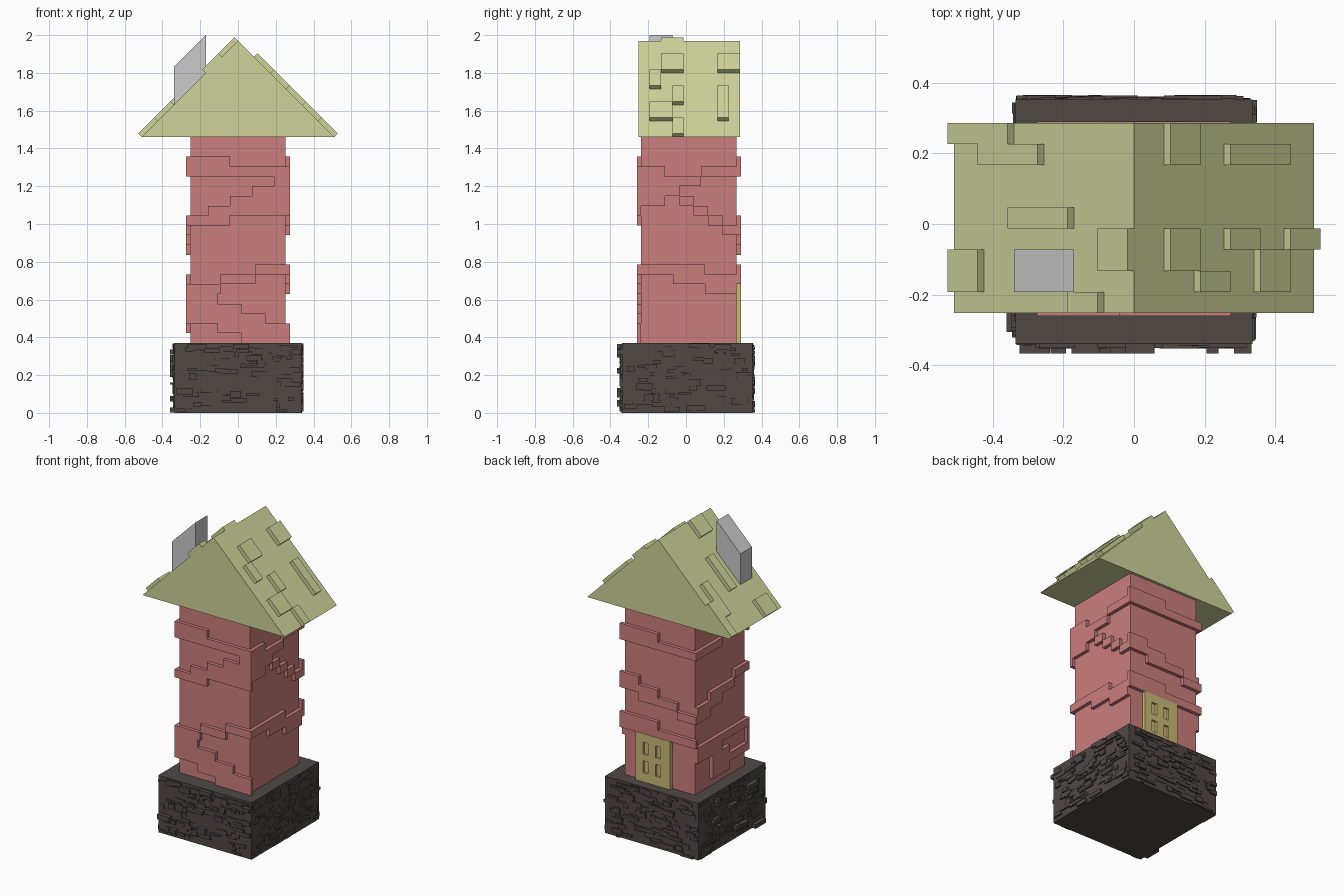
import bpy, bmesh, random
from mathutils import Vector

if "Cube" in bpy.data.objects:
    bpy.data.objects.remove(bpy.data.objects["Cube"])

random.seed(4)


def material(name, rgb):
    m = bpy.data.materials.new(name)
    m.diffuse_color = (*rgb, 1)
    m.use_nodes = True
    m.node_tree.nodes["Principled BSDF"].inputs["Base Color"].default_value = m.diffuse_color
    return m


BRICK = material("red_plaster", (0.60, 0.21, 0.20))
STONE = material("dark_stone", (0.08, 0.065, 0.06))
TILE = material("roof_tile", (0.62, 0.65, 0.32))
WOOD = material("door_wood", (0.58, 0.49, 0.18))


def finish(bm, name, mat=None):
    bmesh.ops.recalc_face_normals(bm, faces=bm.faces)
    me = bpy.data.meshes.new(name)
    bm.to_mesh(me)
    bm.free()
    ob = bpy.data.objects.new(name, me)
    bpy.context.collection.objects.link(ob)
    if mat:
        me.materials.append(mat)
    return ob


def slab(bm, at, u0, u1, v0, v1, d0, d1):
    """Box in the coordinates of the mapping at(u, v, depth)."""
    lo, hi = [[bm.verts.new(at(u, v, d)) for u, v in
               ((u0, v0), (u1, v0), (u1, v1), (u0, v1))] for d in (d0, d1)]
    bm.faces.new(lo)
    bm.faces.new(hi)
    for i in range(4):
        j = (i + 1) % 4
        bm.faces.new((lo[i], lo[j], hi[j], hi[i]))


def world(x, y, z):
    return Vector((x, y, z))


def sides(x, y0, y1):
    """Mappings from (along, height, out) to space for four walls."""
    return {
        "front": lambda u, v, d: world(u, y0 - d, v),
        "back": lambda u, v, d: world(u, y1 + d, v),
        "left": lambda u, v, d: world(-x - d, u, v),
        "right": lambda u, v, d: world(x + d, u, v),
    }


# Stone base: core block covered in irregular thin stones
BX, BY0, BY1, BH = 0.335, -0.34, 0.352, 0.37
bm = bmesh.new()
slab(bm, world, -BX, BX, BY0, BY1, 0, BH)
for side, at in sides(BX, BY0, BY1).items():
    a, b = (-BX, BX) if side in ("front", "back") else (BY0, BY1)
    for i in range(95):
        w, h = random.uniform(0.02, 0.11), random.uniform(0.01, 0.035)
        u, v = random.uniform(a, b - w), random.uniform(0, BH - h)
        proud = i % 8 == 0 and side in ("front", "left")
        deep = 0.026 if proud else random.uniform(0.003, 0.013)
        slab(bm, at, u, u + w, v, v + h, -0.002, deep)
finish(bm, "stone_base", STONE)

# Tower shaft
X, Y0, Y1, T = 0.252, -0.238, 0.268, 0.022
Z0, ROW = BH, 0.0519
WALLS = sides(X, Y0, Y1)
bm = bmesh.new()
slab(bm, world, -X, X, Y0, Y1, Z0, 1.46)
finish(bm, "tower_shaft", BRICK)


def band(bm, side, f0, f1, low0, low1, high0, high1):
    """Raised band climbing in equal steps over the fraction f0 to f1 of a wall."""
    a, b = (-X - T, X + T) if side in ("front", "back") else (Y0, Y1)
    n = max(abs(low1 - low0), abs(high1 - high0)) + 1
    for i in range(n):
        t = i / max(1, n - 1)
        k0, k1 = round(low0 + (low1 - low0) * t), round(high0 + (high1 - high0) * t)
        u0, u1 = [a + (b - a) * (f0 + (f1 - f0) * k / n) for k in (i, i + 1)]
        slab(bm, WALLS[side], u0, u1, Z0 + k0 * ROW, Z0 + k1 * ROW, 0, T)


# Stepped bands around the tower, heights in brick rows
bm = bmesh.new()
band(bm, "front", 0, .85, 17, 17, 19, 18)
band(bm, "front", .85, 1, 13, 13, 18, 18)
band(bm, "front", 0, .85, 12, 13, 13, 16)
band(bm, "front", 0, 1, 5, 7, 6, 8)
band(bm, "front", 0, .3, 2, 2, 5, 5)
band(bm, "front", .3, 1, 1, 0, 4, 2)
band(bm, "right", 0, .25, 14, 14, 18, 18)
band(bm, "right", .25, 1, 16, 17, 17, 18)
band(bm, "right", .25, 1, 15, 11, 16, 12)
band(bm, "right", 0, 1, 7, 5, 8, 7)
band(bm, "back", 0, 1, 17, 17, 18, 19)
band(bm, "back", 0, 1, 9, 11, 10, 13)
band(bm, "back", 0, 1, 6, 6, 7, 8)
band(bm, "left", 0, 1, 18, 17, 19, 18)
band(bm, "left", 0, 1, 12, 9, 13, 11)
band(bm, "left", 0, 1, 5, 4, 6, 6)
band(bm, "left", 0, .7, 2, 1, 3, 4)
finish(bm, "tower_bands", BRICK)

# Roof prism
RY0, RY1, EAVE, APEX, HALF = -0.252, 0.286, 1.46, 1.97, 0.51
bm = bmesh.new()
ends = [[bm.verts.new((x, y, z)) for x, z in ((-HALF, EAVE), (HALF, EAVE), (0, APEX))]
        for y in (RY0, RY1)]
for tri in ends:
    bm.faces.new(tri)
for i in range(3):
    j = (i + 1) % 3
    bm.faces.new((ends[0][i], ends[0][j], ends[1][j], ends[1][i]))
finish(bm, "roof", TILE)

# Raised tiles on a 6 by 9 cell grid over each slope
C, R = HALF / 6, (RY1 - RY0) / 9


def slope(s, upright=False):
    """Mapping for a roof side: s is the x sign, depth is along the normal or straight up."""
    return lambda u, v, d: world(s * (u * C + (0 if upright else d)), RY0 + v * R, APEX - u * C + d)


# One word per tile: first and last slope cell, first and last length cell
TILES = {1: "1279 3578 1224 3434 5634 4513 2312", -1: "4689 3578 2445 5613 0124 1201"}
bm = bmesh.new()
for s, words in TILES.items():
    for word in words.split():
        slab(bm, slope(s), *map(int, word), 0, 0.018)
finish(bm, "roof_tiles", TILE)

# Chimney raised straight up from the left slope
bm = bmesh.new()
slab(bm, slope(-1, True), 2, 4, 1, 3, 0, 0.2)
finish(bm, "chimney")

# Back door with four window recesses
at = WALLS["back"]
bm = bmesh.new()
slab(bm, at, -0.09, 0.16, Z0, 0.683, -0.005, 0.024)
door = finish(bm, "door", WOOD)
bm = bmesh.new()
for x in (-0.02, 0.07):
    for z in (0.43, 0.55):
        slab(bm, at, x, x + 0.035, z, z + 0.078, 0.010, 0.05)
cutter = finish(bm, "window_cutter")
cutter.hide_render = True
cutter.display_type = 'WIRE'
cut = door.modifiers.new("windows", 'BOOLEAN')
cut.operation = 'DIFFERENCE'
cut.solver = 'EXACT'
cut.object = cutter
